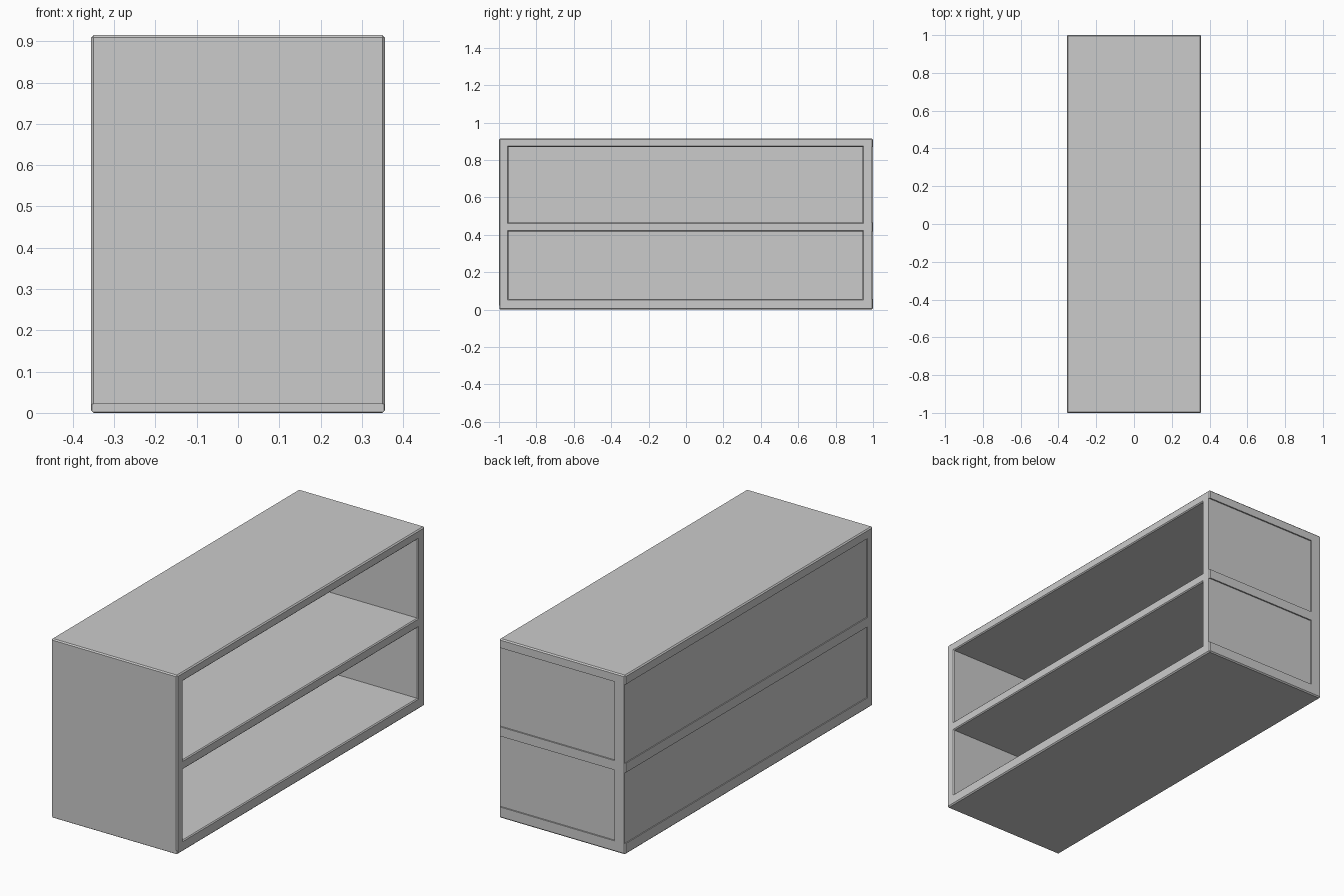
import bpy, bmesh

if "Cube" in bpy.data.objects:
    bpy.data.objects.remove(bpy.data.objects["Cube"])

W, L, H = 0.356, 1.0, 0.915   # half depth, half length, height


def box(name, lo, hi, bevel=0.0, flare=0.0):
    """Box between two corners; flare widens its +x end."""
    bm = bmesh.new()
    bmesh.ops.create_cube(bm, size=1)
    for v in bm.verts:
        for i in range(3):
            v.co[i] = lo[i] if v.co[i] < 0 else hi[i]
    if bevel:
        bmesh.ops.bevel(bm, geom=bm.edges[:], offset=bevel, segments=1,
                        affect='EDGES')
    if flare:
        # chamfered mouth: split the sides near the front, then widen the end
        bmesh.ops.bisect_plane(bm, geom=bm.verts[:] + bm.edges[:] + bm.faces[:],
                               plane_co=(W - flare, 0, 0), plane_no=(1, 0, 0))
        cy, cz = (lo[1] + hi[1]) / 2, (lo[2] + hi[2]) / 2
        grow = flare * (hi[0] - W + flare) / flare
        for v in bm.verts:
            if v.co.x > hi[0] - 1e-5:
                v.co.y += grow if v.co.y > cy else -grow
                v.co.z += grow if v.co.z > cz else -grow
    bmesh.ops.recalc_face_normals(bm, faces=bm.faces[:])
    me = bpy.data.meshes.new(name)
    bm.to_mesh(me)
    bm.free()
    ob = bpy.data.objects.new(name, me)
    bpy.context.collection.objects.link(ob)
    return ob


# Cabinet body with chamfered outer edges
cabinet = box("shelf_cabinet", (-W, -L, 0), (W, L, H), bevel=0.006)

cutters = []
for z0, z1 in ((0.056, 0.418), (0.466, 0.869)):
    # Open compartment
    cutters.append(box("compartment_cutter", (-0.305, -0.95, z0),
                       (W + 0.01, 0.945, z1), flare=0.005))
    # Recessed end panel
    cutters.append(box("end_panel_cutter", (-0.295, 0.993, z0),
                       (W + 0.05, L + 0.05, z1)))
    # Recessed back panel
    cutters.append(box("back_panel_cutter", (-W - 0.05, -0.955, z0),
                       (-W + 0.005, L + 0.05, z1)))
# Step along the foot of the plain end
cutters.append(box("foot_cutter", (-W - 0.05, -L - 0.05, -0.05),
                   (W + 0.05, -L + 0.004, 0.022)))

for c in cutters:
    c.hide_render = True
    m = cabinet.modifiers.new(c.name, 'BOOLEAN')
    m.operation = 'DIFFERENCE'
    m.solver = 'EXACT'
    m.object = c

# Bake the cuts and remove the helpers
dg = bpy.context.evaluated_depsgraph_get()
dg.update()
baked = bpy.data.meshes.new_from_object(cabinet.evaluated_get(dg))
cabinet.modifiers.clear()
cabinet.data = baked
for c in cutters:
    bpy.data.objects.remove(c)
